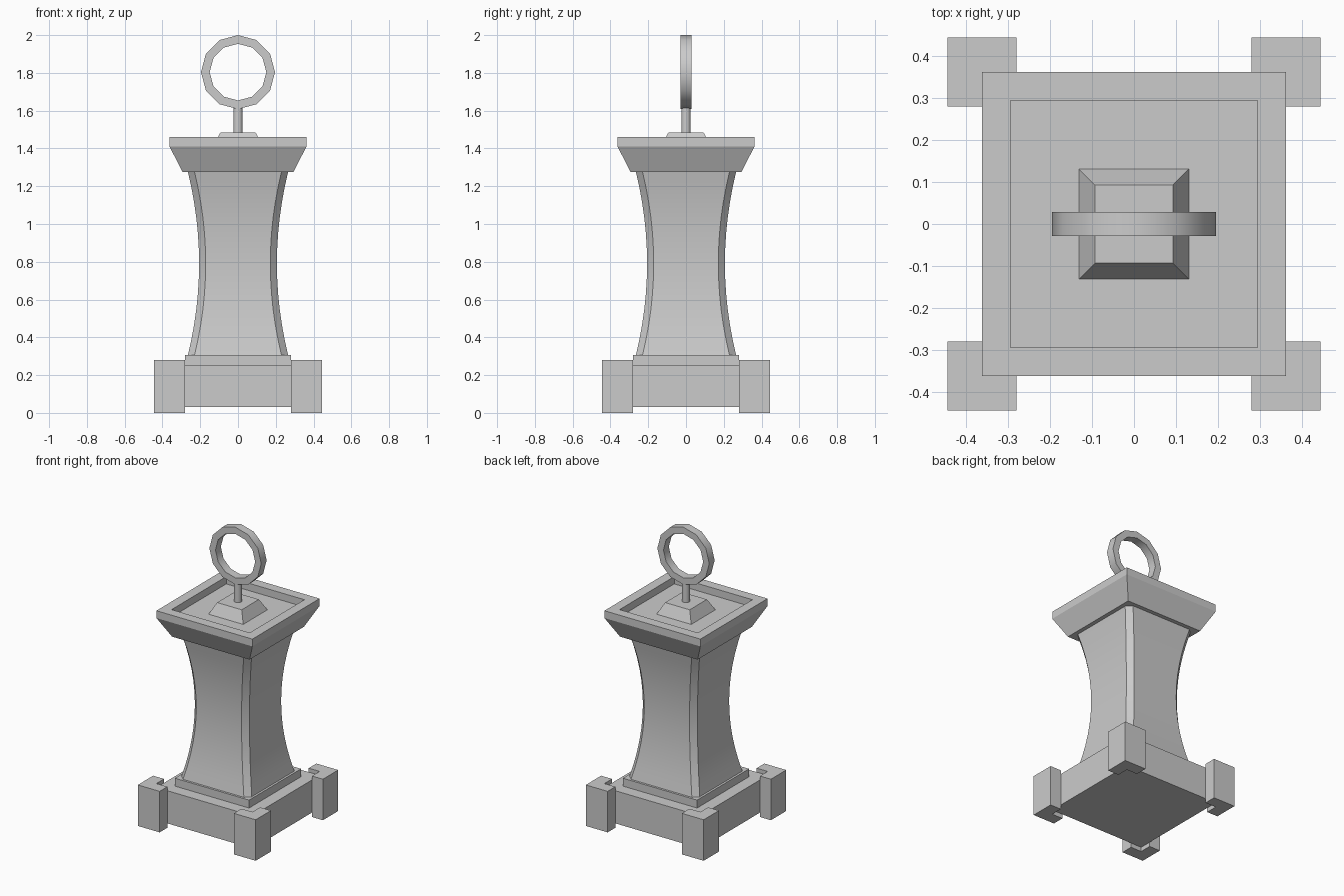
import bpy, bmesh, math

if "Cube" in bpy.data.objects:
    bpy.data.objects.remove(bpy.data.objects["Cube"])


def make(name, bm, smooth=None):
    bmesh.ops.recalc_face_normals(bm, faces=bm.faces)
    me = bpy.data.meshes.new(name)
    bm.to_mesh(me)
    bm.free()
    ob = bpy.data.objects.new(name, me)
    bpy.context.collection.objects.link(ob)
    if smooth:
        bpy.ops.object.select_all(action='DESELECT')
        ob.select_set(True)
        bpy.context.view_layer.objects.active = ob
        bpy.ops.object.shade_smooth_by_angle(angle=math.radians(smooth))
    return ob


def square(h, c=0.0):
    """Square outline of half width h, with corners cut by c."""
    if not c:
        return [(h, -h), (h, h), (-h, h), (-h, -h)]
    k = h - c
    return [(h, -k), (h, k), (k, h), (-k, h), (-h, k), (-h, -k), (-k, -h), (k, -h)]


def loft(name, sections, smooth=None):
    """Skin a stack of (outline, z) sections and close both ends."""
    bm = bmesh.new()
    rings = [[bm.verts.new((x, y, z)) for x, y in pts] for pts, z in sections]
    for a, b in zip(rings, rings[1:]):
        n = len(a)
        for i in range(n):
            bm.faces.new((a[i], a[(i + 1) % n], b[(i + 1) % n], b[i]))
    bm.faces.new(rings[0][::-1])
    bm.faces.new(rings[-1])
    return make(name, bm, smooth)


# Base slab and the step above it
loft("base_slab", [(square(0.3625), 0.03), (square(0.3625), 0.253)])
loft("base_step", [(square(0.28), 0.253), (square(0.28), 0.307)])

# L-shaped corner posts wrapping the slab
A, B, C = 0.28, 0.3625, 0.445
ell = [(A, B), (B, B), (B, A), (C, A), (C, C), (A, C)]
for sx, front in ((1, "right"), (-1, "left")):
    for sy, side in ((1, "back"), (-1, "front")):
        pts = [(sx * x, sy * y) for x, y in ell]
        loft(f"corner_post_{side}_{front}", [(pts, 0.0), (pts, 0.28)])

# Waisted column with chamfered corners
N = 12
column = []
for i in range(N + 1):
    t = i / N
    h = 0.206 + 0.059 * (2 * t - 1) ** 2
    column.append((square(h, 0.035), 0.307 + t * (1.275 - 0.307)))
loft("column", column, 30)

# Flared cap with a sunken tray on top
loft("cap", [(square(0.293), 1.275), (square(0.3625), 1.41), (square(0.3625), 1.46),
             (square(0.295), 1.46), (square(0.295), 1.41)])

# Tapered block in the tray
loft("finial_block", [(square(0.131), 1.41), (square(0.093), 1.485)])


def polygon(r, n):
    return [(r * math.sin(2 * math.pi * i / n), r * math.cos(2 * math.pi * i / n)) for i in range(n)]


# Stem carrying the ring
loft("stem", [(polygon(0.025, 12), 1.48), (polygon(0.025, 12), 1.635)], 40)

# Twelve-sided ring facing front
bm = bmesh.new()
profile = [(0.196, -0.029), (0.196, 0.029), (0.15, 0.029), (0.15, -0.029)]
rings = [[bm.verts.new((x, y, 1.804 + z)) for x, z in polygon(r, 12)] for r, y in profile]
for j in range(4):
    a, b = rings[j], rings[(j + 1) % 4]
    for i in range(12):
        k = (i + 1) % 12
        bm.faces.new((a[i], a[k], b[k], b[i]))
make("ring", bm, 40)
